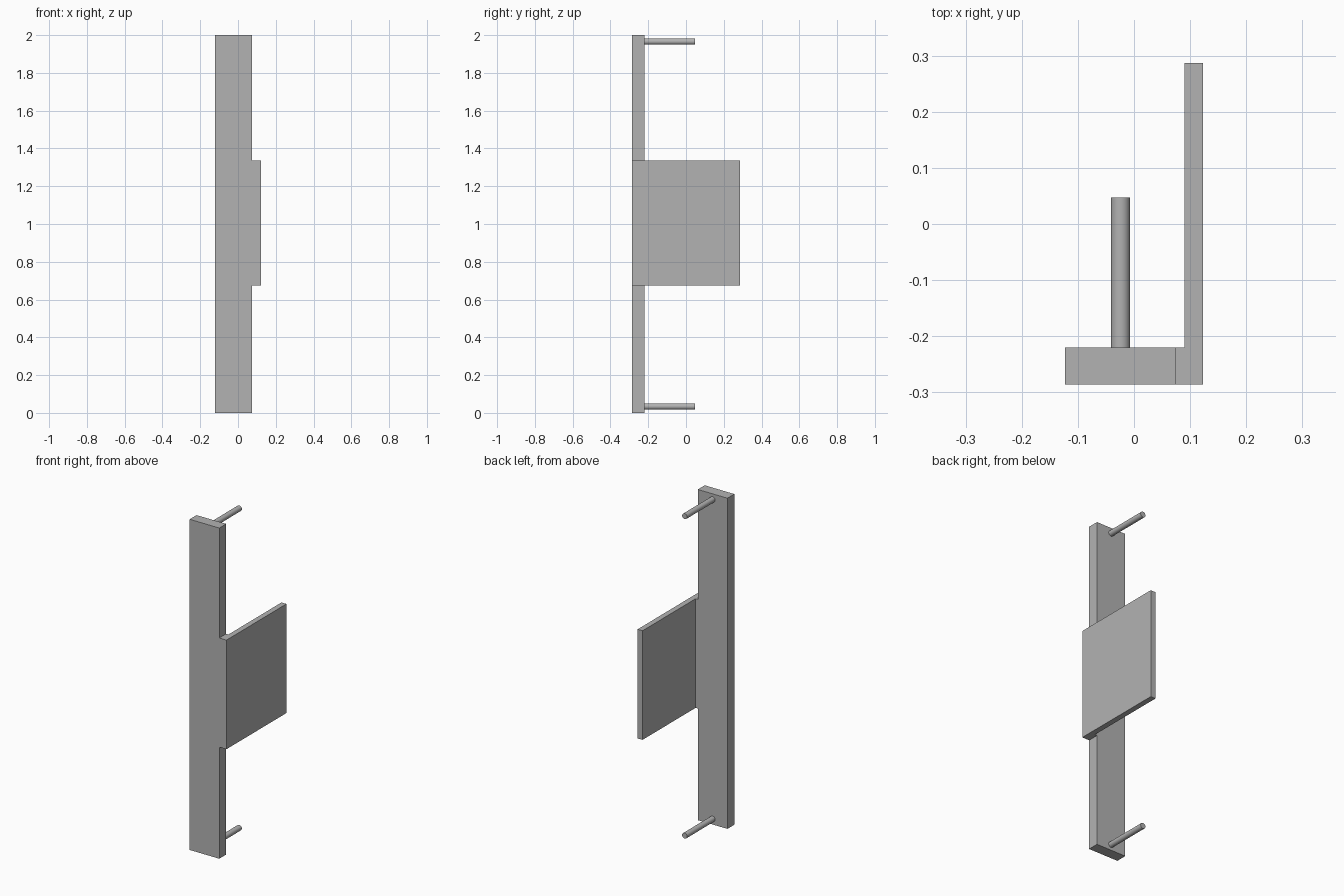
import bpy
import bmesh
from math import radians
from mathutils import Matrix, Vector

cube = bpy.data.objects.get("Cube")
if cube:
    bpy.data.objects.remove(cube, do_unlink=True)

# Single grey finish
grey = bpy.data.materials.new("plain grey")
grey.use_nodes = True
colour = (0.45, 0.45, 0.45, 1)
grey.diffuse_color = colour
grey.node_tree.nodes["Principled BSDF"].inputs["Base Color"].default_value = colour

BAR_LEFT, BAR_RIGHT = 0.075, -0.123
FRONT, BAR_BACK = -0.286, -0.22


def add_object(name, bm):
    bmesh.ops.recalc_face_normals(bm, faces=bm.faces)
    mesh = bpy.data.meshes.new(name)
    bm.to_mesh(mesh)
    bm.free()
    mesh.materials.append(grey)
    obj = bpy.data.objects.new(name, mesh)
    bpy.context.collection.objects.link(obj)
    return obj


def extrude_plan(name, outline, bottom, top):
    """Extrude a plan outline upwards."""
    bm = bmesh.new()
    face = bm.faces.new([bm.verts.new((x, y, bottom)) for x, y in outline])
    result = bmesh.ops.extrude_face_region(bm, geom=[face], use_keep_orig=True)
    verts = [v for v in result["geom"] if isinstance(v, bmesh.types.BMVert)]
    bmesh.ops.translate(bm, verts=verts, vec=(0, 0, top - bottom))
    return add_object(name, bm)


def add_pin(name, z):
    """Round pin pointing backwards from the bar."""
    end = 0.047
    bm = bmesh.new()
    place = Matrix.Translation(Vector((-0.024, (BAR_BACK + end) / 2, z)))
    bmesh.ops.create_cone(
        bm, cap_ends=True, segments=32, radius1=0.017, radius2=0.017,
        depth=end - BAR_BACK, matrix=place @ Matrix.Rotation(radians(90), 4, "X"))
    pin = add_object(name, bm)
    bpy.ops.object.select_all(action="DESELECT")
    pin.select_set(True)
    bpy.context.view_layer.objects.active = pin
    bpy.ops.object.shade_smooth_by_angle(angle=radians(40))


# Tall front bar
extrude_plan("front_bar", [(BAR_RIGHT, FRONT), (BAR_LEFT, FRONT),
                           (BAR_LEFT, BAR_BACK), (BAR_RIGHT, BAR_BACK)], 0, 2)

# Side plate with the short tab that joins it to the bar
extrude_plan("side_plate", [(BAR_LEFT, FRONT), (0.123, FRONT), (0.123, 0.287),
                            (0.09, 0.287), (0.09, BAR_BACK),
                            (BAR_LEFT, BAR_BACK)], 0.675, 1.335)

# Mounting pins at both ends
add_pin("lower_pin", 0.034)
add_pin("upper_pin", 1.966)
